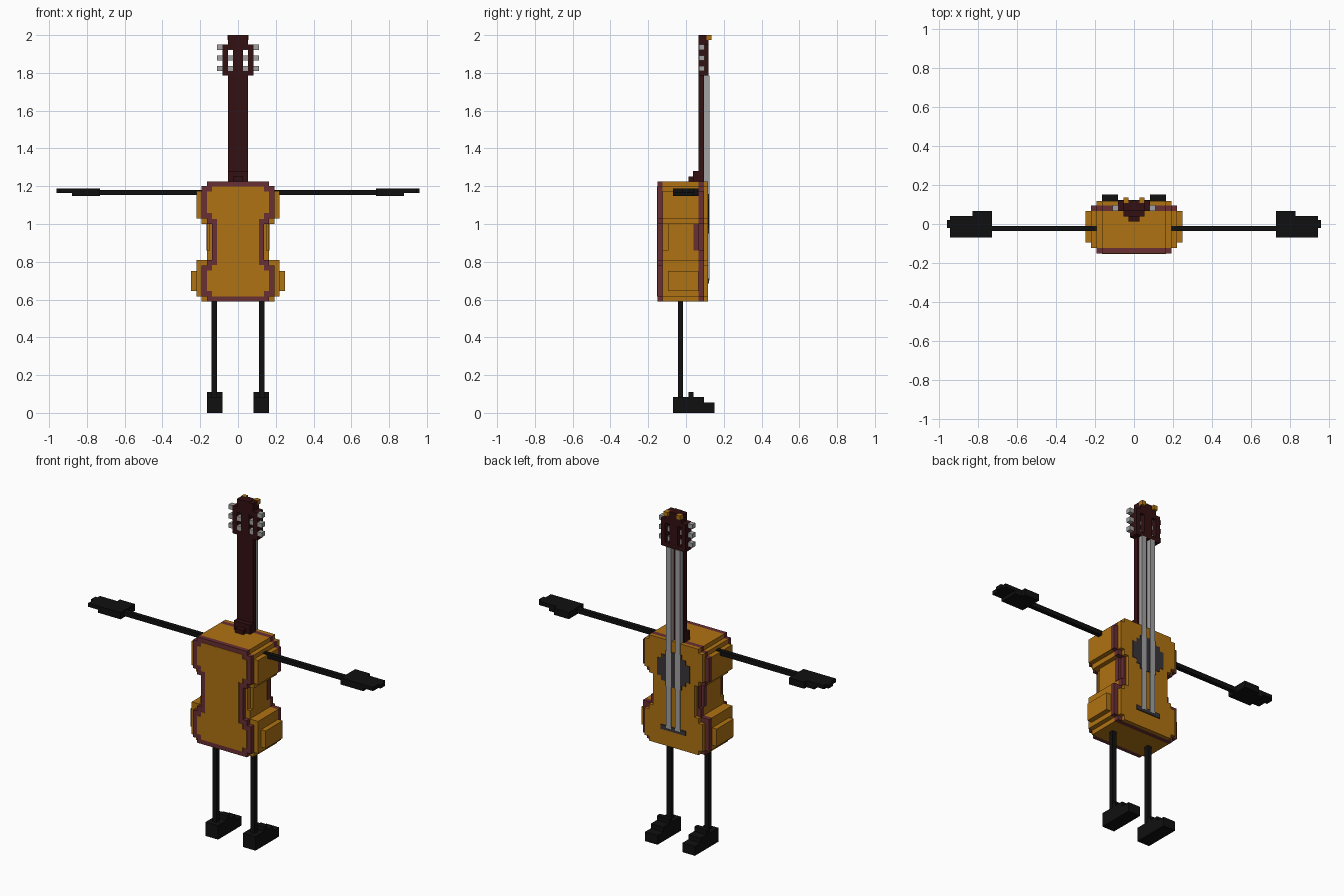
import bpy, bmesh

if "Cube" in bpy.data.objects:
    bpy.data.objects.remove(bpy.data.objects["Cube"])

V = 0.027  # cube size of the blocky style


def mat(name, c):
    m = bpy.data.materials.new(name)
    m.diffuse_color = (*c, 1)
    m.use_nodes = True
    m.node_tree.nodes["Principled BSDF"].inputs["Base Color"].default_value = m.diffuse_color
    return m


GOLD = mat("golden wood", (0.43, 0.17, 0.006))
TRIM = mat("plum trim", (0.14, 0.028, 0.033))
NECK = mat("dark red wood", (0.034, 0.005, 0.006))
BLACK = mat("black", (0.005, 0.005, 0.005))
STEEL = mat("steel grey", (0.36, 0.36, 0.36))
DARK = mat("dark grey", (0.04, 0.035, 0.042))


def finish(bm, name, m):
    bmesh.ops.recalc_face_normals(bm, faces=bm.faces)
    me = bpy.data.meshes.new(name)
    bm.to_mesh(me)
    bm.free()
    me.materials.append(m)
    ob = bpy.data.objects.new(name, me)
    bpy.context.collection.objects.link(ob)
    return ob


def boxes(name, m, parts, mirror=False):
    """One object from boxes given as (x0, x1, y0, y1, z0, z1)."""
    bm = bmesh.new()
    for p in parts:
        sets = [p, (-p[1], -p[0], *p[2:])] if mirror else [p]
        for x0, x1, y0, y1, z0, z1 in sets:
            vs = bmesh.ops.create_cube(bm, size=1)["verts"]
            for v in vs:
                v.co.x = x1 if v.co.x > 0 else x0
                v.co.y = y1 if v.co.y > 0 else y0
                v.co.z = z1 if v.co.z > 0 else z0
    return finish(bm, name, m)


def slab(name, m, rows, y0, y1, inset=0):
    """Stepped symmetric outline (top z, half width) extruded along y."""
    pts, z = [], 0.59 + inset
    for i, (zt, w) in enumerate(rows):
        zn = zt
        if i == len(rows) - 1:
            zn -= inset
        elif inset:
            # inset steps follow the wider or narrower neighbour
            zn += inset if rows[i + 1][1] > w else -inset
        pts += [(w - inset, z), (w - inset, zn)]
        z = zn
    pts += [(-x, z) for x, z in reversed(pts)]
    bm = bmesh.new()
    f = bm.faces.new([bm.verts.new((x, y0, z)) for x, z in pts])
    ext = bmesh.ops.extrude_face_region(bm, geom=[f])["geom"]
    for v in ext:
        if isinstance(v, bmesh.types.BMVert):
            v.co.y = y1
    return finish(bm, name, m)


# body outlines, bottom to top: face plates, shoulder layer, widest layer
face = [(.617, .165), (.78, .192), (.81, .165), (1.0, .138), (1.03, .165),
        (1.2, .192), (1.225, .165)]
mid = [(.617, .192), (.81, .22), (.86, .165), (1.0, .15), (1.03, .192),
       (1.175, .22), (1.2, .192), (1.225, .165)]
wide = [(.617, .192), (.645, .22), (.75, .25), (.81, .22), (.86, .165), (1.0, .165),
        (1.03, .192), (1.175, .22), (1.2, .192), (1.225, .165)]

# body
slab("rear_trim", TRIM, face, -.151, -.124)
slab("rear_panel", GOLD, face, -.153, -.14, inset=V)
slab("body_rear_layer", GOLD, mid, -.124, -.095)
slab("body_sides", GOLD, wide, -.095, .066)
slab("string_side_trim", TRIM, mid, .066, .095)
slab("string_side_panel", GOLD, face, .095, .117)
boxes("waist_trim", TRIM, [(.12, .168, .04, .068, .86, 1.0)], mirror=True)

# sound hole, bridge and strings
boxes("sound_hole", DARK, [(-.055, .055, .11, .1205, .95, 1.16),
                           (-.082, .082, .11, .1200, .977, 1.133),
                           (-.108, .108, .11, .1195, 1.003, 1.107)])
boxes("bridge", DARK, [(-.082, .082, .11, .123, .685, .712)])
boxes("strings", STEEL, [(.014, .046, .094, .124, .70, 1.785)], mirror=True)

# neck and heel
boxes("neck", NECK, [(-.054, .054, .066, .095, 1.2, 1.80)])
boxes("neck_heel", NECK, [(-.054, .054, .038, .07, 1.22, 1.28),
                          (-.027, .027, .012, .04, 1.22, 1.252)])

# slotted headstock, tuning pegs and golden tips
boxes("headstock", NECK, [(-.027, .027, .066, .12, 1.785, 2.0),
                          (-.082, .082, .066, .12, 1.785, 1.81),
                          (-.082, .082, .066, .12, 1.925, 1.95),
                          (-.054, .054, .066, .12, 1.95, 1.998)])
boxes("headstock_rails", NECK, [(.054, .082, .066, .12, 1.80, 1.94)], mirror=True)
boxes("tuning_pegs", STEEL, [(.025, .11, .068, .097, z, z + V)
                             for z in (1.81, 1.866, 1.922)], mirror=True)
boxes("headstock_tips", GOLD, [(.027, .0545, .108, .135, 1.974, 2.0)], mirror=True)

# arms and hands
boxes("arms", BLACK, [(.15, .75, -.036, -.009, 1.154, 1.181)], mirror=True)
boxes("hands", BLACK, [(.73, .83, -.07, .067, 1.147, 1.187),
                       (.83, .88, -.07, .042, 1.147, 1.187),
                       (.88, .945, -.07, .042, 1.165, 1.187),
                       (.945, .96, -.02, .02, 1.165, 1.187)], mirror=True)

# legs and feet
boxes("legs", BLACK, [(.112, .139, -.043, -.016, .07, .60)], mirror=True)
boxes("feet", BLACK, [(.083, .165, -.07, .151, 0, .056),
                      (.083, .165, -.07, .096, .056, .084),
                      (.083, .165, .012, .04, .084, .111)], mirror=True)
